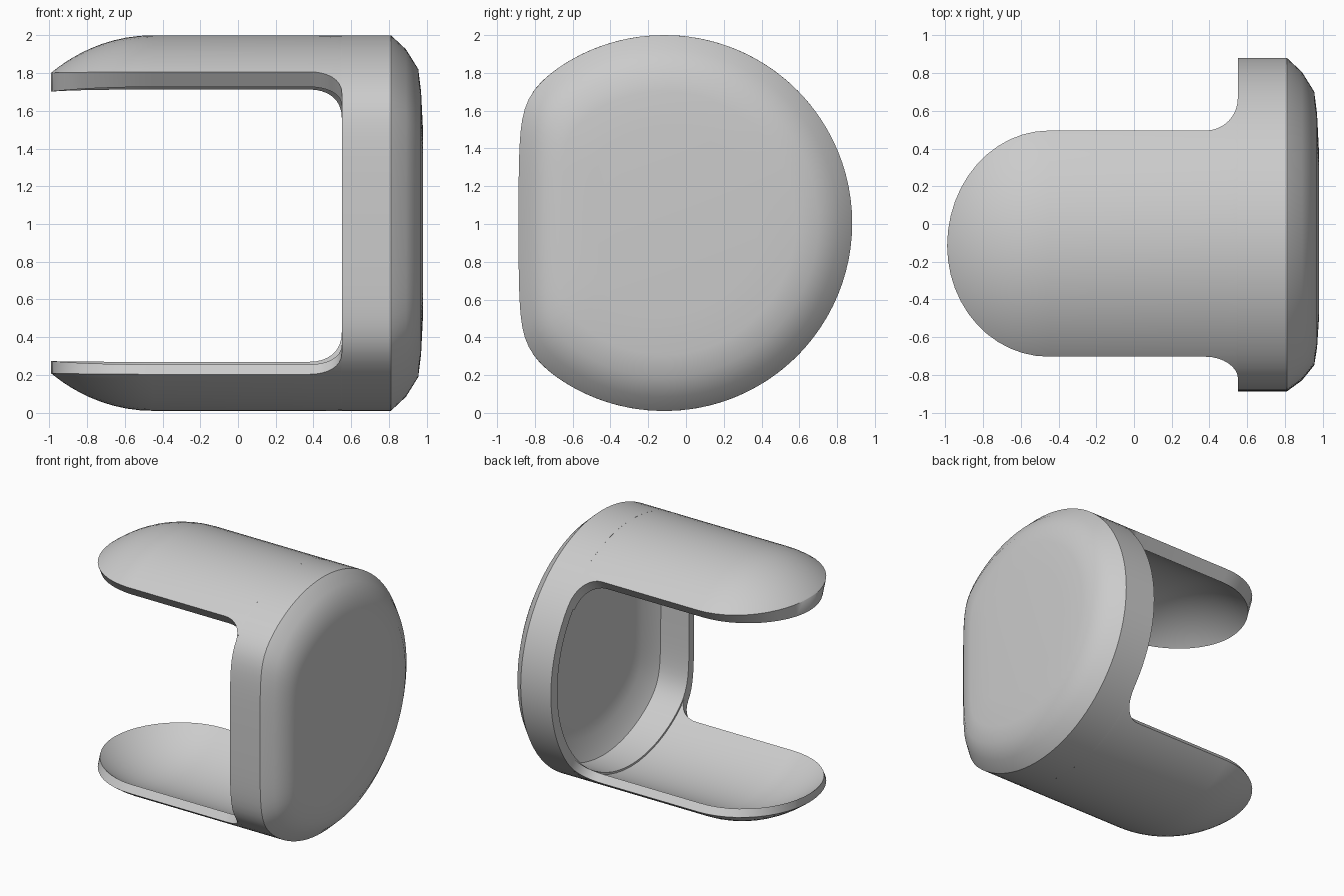
import bpy, bmesh, math

cube = bpy.data.objects.get("Cube")
if cube:
    bpy.data.objects.remove(cube, do_unlink=True)

CY, CZ, R = -0.115, 1.005, 0.995  # centre and radius of the rounded section
FLAT = 0.775                      # where the front of the section flattens
MOUTH = 0.55                      # x where the cup opens
TIP, DOME = -0.99, -0.45          # tongue tip and start of its rounding

grey = bpy.data.materials.new("plain grey")
grey.use_nodes = True
grey.diffuse_color = (0.6, 0.6, 0.6, 1)
grey.node_tree.nodes["Principled BSDF"].inputs["Base Color"].default_value = (0.6, 0.6, 0.6, 1)


def section(q, h):
    """Move a point of the circle to the section, which is flattened in front."""
    return (q if q > 0 else q / (1 + (-q / FLAT) ** 12) ** (1 / 12)), h


def loft(name, rows, capped):
    """Join closed loops of points into one smooth solid."""
    bm = bmesh.new()
    grid = [[bm.verts.new(p) for p in row] for row in rows]
    for a, b in zip(grid, grid[1:]):
        for i in range(len(a)):
            j = (i + 1) % len(a)
            bm.faces.new((a[i], a[j], b[j], b[i]))
    if capped:
        bm.faces.new(grid[0])
        bm.faces.new(grid[-1])
    bmesh.ops.remove_doubles(bm, verts=bm.verts, dist=0.0005)
    bmesh.ops.recalc_face_normals(bm, faces=bm.faces)
    mesh = bpy.data.meshes.new(name)
    bm.to_mesh(mesh)
    bm.free()
    mesh.materials.append(grey)
    obj = bpy.data.objects.new(name, mesh)
    bpy.context.collection.objects.link(obj)
    bpy.ops.object.select_all(action='DESELECT')
    obj.select_set(True)
    bpy.context.view_layer.objects.active = obj
    bpy.ops.object.shade_smooth_by_angle(angle=math.radians(35))


# Cup: hollow floor, inner wall, rim, outer wall, chamfered shoulder and flat end
SIDES = 96
outline = []
for i in range(SIDES):
    angle = 2 * math.pi * i / SIDES
    outline.append(section(R * math.cos(angle), R * math.sin(angle)))
stations = [(0.885, 0.6), (0.87, 0.76), (0.79, 0.91), (MOUTH, 0.92),
            (MOUTH, 1), (0.81, 1), (0.89, 0.925), (0.955, 0.82), (0.97, 0.7), (0.98, 0.5)]
loft("end_cup", [[(x, CY + y * k, CZ + z * k) for y, z in outline] for x, k in stations], True)

# Tongues: curved strips with a domed blunt tip and a flared root
FLARE = 0.17
STEPS, COLS = 12, 24
xs = [DOME + (TIP - DOME) * math.cos(math.pi / 2 * i / STEPS) for i in range(STEPS + 1)]
xs += [MOUTH - FLARE + FLARE * math.sin(math.pi / 2 * i / 8) for i in range(9)]


def tongue_row(x, side, wall):
    d = max(0.0, DOME - x)
    width = math.sqrt(max(0.0, 1 - (d / (DOME - TIP)) ** 2))
    taper = math.sqrt(1 - (d / 0.9) ** 2)
    u = max(0.0, x - (MOUTH - FLARE))
    flare = FLARE - math.sqrt(max(0.0, FLARE ** 2 - u ** 2))
    back, front = 0.61 + flare, 0.59 + 0.75 * flare
    outer, inner = [], []
    for i in range(COLS + 1):
        t = -math.cos(math.pi * i / COLS)
        q = t * width * (back if t > 0 else front) / taper
        y, h = section(q, math.sqrt(R * R - q * q))
        for row, k in ((outer, taper), (inner, taper - wall)):
            row.append((x, CY + y * k, CZ + side * h * k))
    return outer + inner[::-1]


for name, side, wall in (("upper_tongue", 1, 0.1), ("lower_tongue", -1, 0.065)):
    loft(name, [tongue_row(x, side, wall) for x in xs], False)
